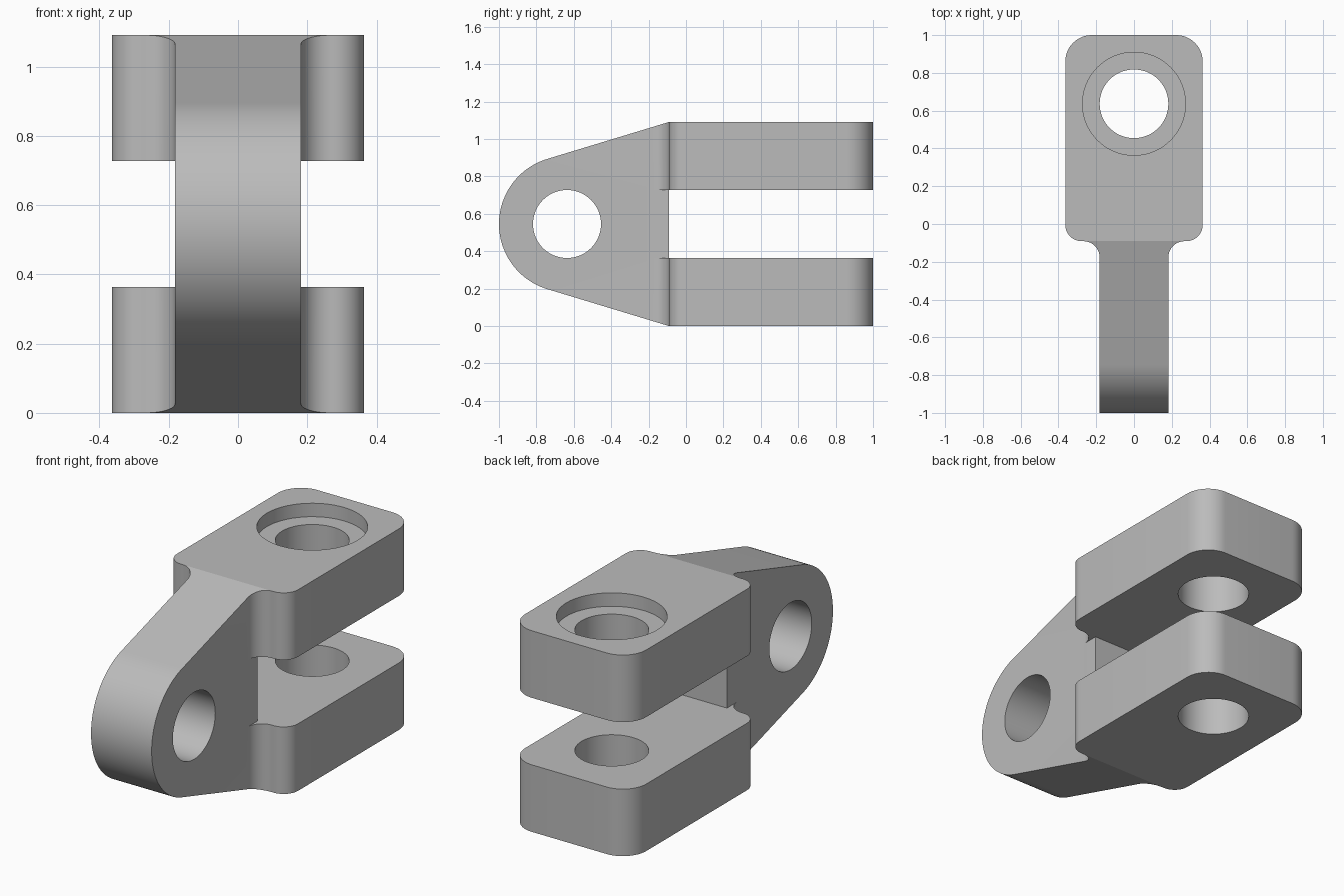
import bpy, bmesh
from math import sin, cos, pi, acos, hypot, radians, atan2

cube = bpy.data.objects.get("Cube")
if cube:
    bpy.data.objects.remove(cube, do_unlink=True)

U = 1 / 11                      # base module of the part
H, HALF_W, LUG_W = 12 * U, 4 * U, 2 * U
FRONT = -U                      # front face of the fork arms
EYE_Y, PIN_Y, MID_Z = -7 * U, 7 * U, 6 * U
R_BACK, R_FRONT = 0.14, 0.086

steel = bpy.data.materials.new("grey metal")
steel.use_nodes = True
GREY = (0.5, 0.5, 0.5, 1)
steel.diffuse_color = GREY
steel.node_tree.nodes["Principled BSDF"].inputs["Base Color"].default_value = GREY


def arc(cx, cy, r, start, end, n=12):
    angles = [radians(start + (end - start) * i / n) for i in range(n + 1)]
    return [(cx + r * cos(a), cy + r * sin(a)) for a in angles]


def prism(name, outline, axis, low, high):
    """Extrude an outline along z (points are x, y) or x (points are y, z)."""
    bm = bmesh.new()
    put = (lambda p, t: (p[0], p[1], t)) if axis == "z" else (lambda p, t: (t, p[0], p[1]))
    rings = [[bm.verts.new(put(p, t)) for p in outline] for t in (low, high)]
    n = len(outline)
    bm.faces.new(rings[0][::-1])
    bm.faces.new(rings[1])
    for i in range(n):
        j = (i + 1) % n
        bm.faces.new((rings[0][i], rings[0][j], rings[1][j], rings[1][i]))
    bmesh.ops.recalc_face_normals(bm, faces=bm.faces)
    mesh = bpy.data.meshes.new(name)
    bm.to_mesh(mesh)
    bm.free()
    mesh.materials.append(steel)
    obj = bpy.data.objects.new(name, mesh)
    bpy.context.collection.objects.link(obj)
    return obj


def carve(target, tool, operation="DIFFERENCE"):
    mod = target.modifiers.new("cut", "BOOLEAN")
    mod.operation, mod.solver, mod.object = operation, "EXACT", tool
    bpy.context.view_layer.objects.active = target
    bpy.ops.object.modifier_apply(modifier=mod.name)
    bpy.data.objects.remove(tool, do_unlink=True)


# Plan outline: narrow lug, fillets, rounded fork arms
right = [(LUG_W, -1.1)]
right += arc(LUG_W + R_FRONT, FRONT - R_FRONT, R_FRONT, 180, 90)
right += arc(HALF_W - R_FRONT, FRONT + R_FRONT, R_FRONT, -90, 0)
right += arc(HALF_W - R_BACK, 1 - R_BACK, R_BACK, 0, 90)
left = [(-x, y) for x, y in reversed(right)]
body = prism("clevis_body", right + left, "z", 0, H)

# Side outline: round nose running tangentially into the sloped flanks
dy, dz, nose_r = FRONT - EYE_Y, MID_Z, 4 * U
touch = (atan2(dz, dy) + acos(nose_r / hypot(dy, dz))) * 180 / pi
side = [(FRONT, H)] + arc(EYE_Y, MID_Z, nose_r, touch, 360 - touch, 48)
side += [(FRONT, 0), (FRONT, -0.1), (1.1, -0.1), (1.1, H + 0.1), (FRONT, H + 0.1)]
carve(body, prism("side_shape", side, "x", -0.5, 0.5), "INTERSECT")

# Slot between the arms, also clearing the fillets beside the lug
back = FRONT - 0.12
slot = [(LUG_W, FRONT), (LUG_W, back), (0.5, back), (0.5, 1.1)]
slot += [(-x, y) for x, y in reversed(slot)]
carve(body, prism("slot", slot, "z", 4 * U, 8 * U))

# Eye through the lug, pin hole through the arms, counterbore on top
carve(body, prism("eye", arc(EYE_Y, MID_Z, 2 * U, 0, 354.375, 63), "x", -0.5, 0.5))
carve(body, prism("pin_hole", arc(0, PIN_Y, 2 * U, 0, 354.375, 63), "z", -0.1, H + 0.1))
carve(body, prism("counterbore", arc(0, PIN_Y, 3 * U, 0, 354.375, 63), "z", H - 0.073, H + 0.1))

bpy.ops.object.select_all(action="DESELECT")
body.select_set(True)
bpy.context.view_layer.objects.active = body
bpy.ops.object.shade_smooth_by_angle(angle=radians(15))
